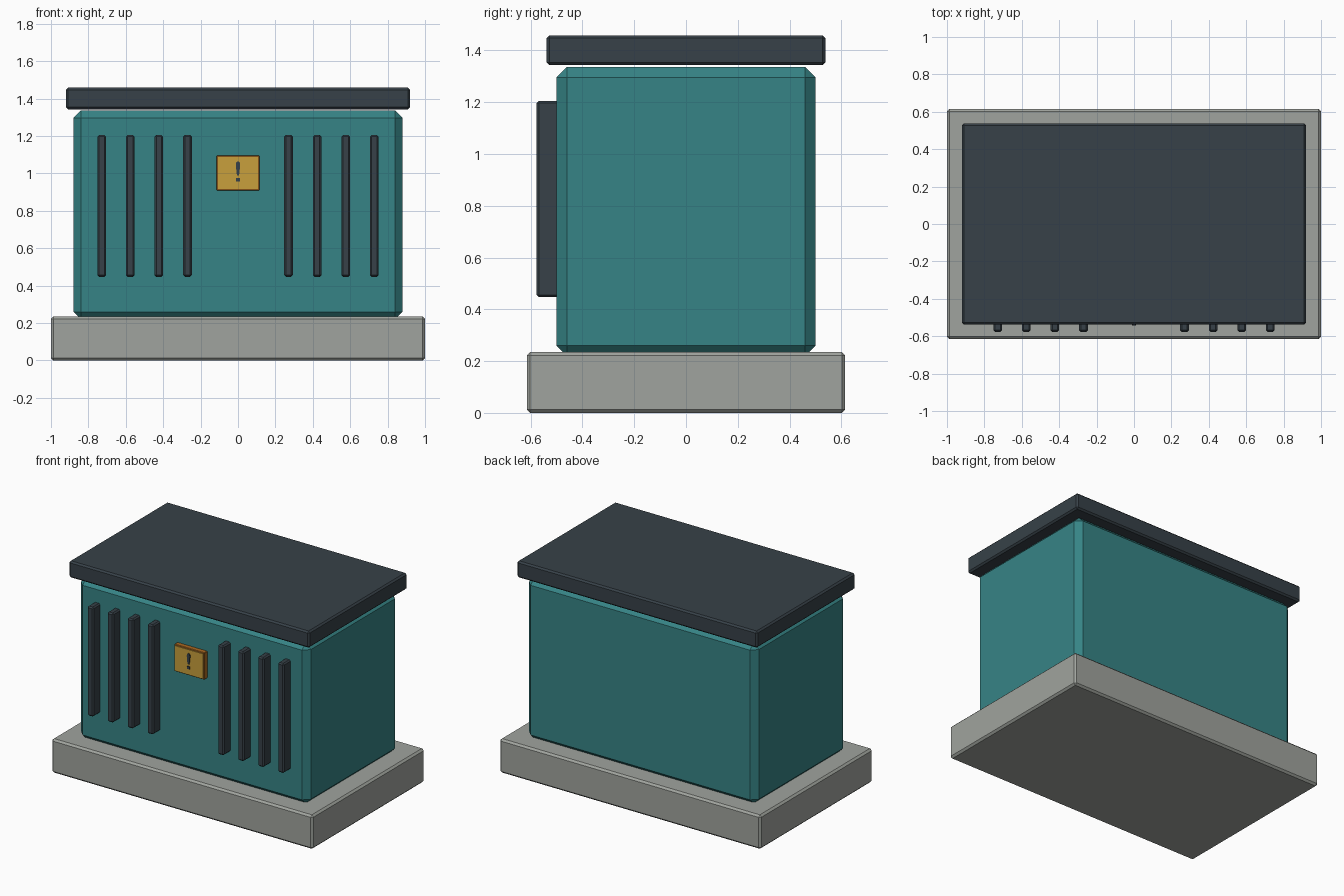
import bpy
import bmesh

cube = bpy.data.objects.get("Cube")
if cube:
    bpy.data.objects.remove(cube, do_unlink=True)


def material(name, rgb):
    mat = bpy.data.materials.new(name)
    mat.use_nodes = True
    colour = (*rgb, 1)
    mat.diffuse_color = colour
    mat.node_tree.nodes["Principled BSDF"].inputs["Base Color"].default_value = colour
    return mat


teal = material("teal paint", (0.037, 0.231, 0.238))
concrete = material("concrete grey", (0.352, 0.371, 0.342))
charcoal = material("charcoal metal", (0.038, 0.053, 0.065))
yellow = material("warning yellow", (0.58, 0.35, 0.045))
orange = material("rim orange", (0.40, 0.14, 0.015))


def add_object(name, bm, mat):
    mesh = bpy.data.meshes.new(name)
    bmesh.ops.recalc_face_normals(bm, faces=bm.faces)
    bm.to_mesh(mesh)
    bm.free()
    mesh.materials.append(mat)
    obj = bpy.data.objects.new(name, mesh)
    bpy.context.collection.objects.link(obj)
    return obj


def box(name, xs, ys, zs, mat, bevel=0.0):
    """Chamfered box spanning the given ranges."""
    bm = bmesh.new()
    bmesh.ops.create_cube(bm, size=1)
    for v in bm.verts:
        for i, (low, high) in enumerate((xs, ys, zs)):
            v.co[i] = high if v.co[i] > 0 else low
    if bevel:
        bmesh.ops.bevel(bm, geom=bm.edges[:], offset=bevel, segments=1,
                        affect='EDGES')
    return add_object(name, bm, mat)


def plate(name, profile, front, back, mat):
    """Mirrored half outline in x and z, extruded along y."""
    outline = profile + [(-x, z) for x, z in reversed(profile)]
    bm = bmesh.new()
    face = bm.faces.new([bm.verts.new((x, front, z)) for x, z in outline])
    result = bmesh.ops.extrude_face_region(bm, geom=[face], use_keep_orig=True)
    for v in result["geom"]:
        if isinstance(v, bmesh.types.BMVert):
            v.co.y = back
    return add_object(name, bm, mat)


# Plinth, cabinet and roof
box("base_slab", (-1, 1), (-0.615, 0.615), (0, 0.235), concrete, 0.013)
box("cabinet", (-0.88, 0.88), (-0.5, 0.5), (0.22, 1.336), teal, 0.04)
box("roof", (-0.92, 0.92), (-0.538, 0.538), (1.343, 1.458), charcoal, 0.011)

# Vertical vent slats, four on each side
for side, label in ((-1, "right"), (1, "left")):
    for i in range(4):
        x = side * (0.27 + i * 0.153)
        box(f"vent_slat_{label}_{i + 1}", (x - 0.023, x + 0.023),
            (-0.577, -0.49), (0.447, 1.205), charcoal, 0.009)

# Warning sign with a raised mark
box("sign_rim", (-0.115, 0.115), (-0.533, -0.49), (0.909, 1.096), orange, 0.003)
box("sign_face", (-0.108, 0.108), (-0.538, -0.53), (0.916, 1.089), yellow)
plate("mark_stroke", [(0.006, 0.99), (0.012, 1.045), (0.011, 1.056), (0.005, 1.064)],
      -0.544, -0.536, charcoal)
plate("mark_dot", [(0.011, 0.957), (0.011, 0.975)], -0.544, -0.536, charcoal)
